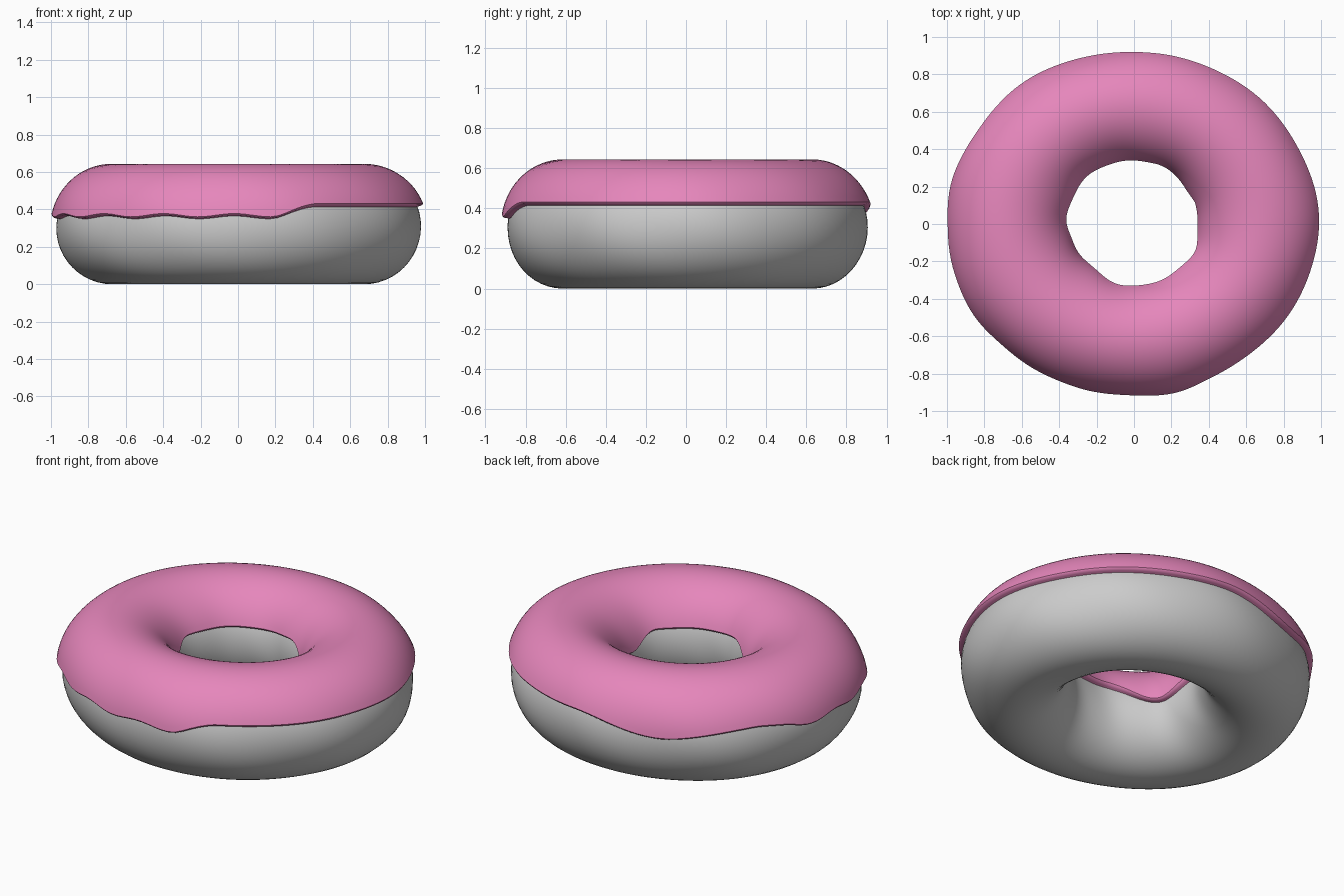
import bpy, bmesh, math
from math import sin, cos, pi, radians, degrees, asin

if "Cube" in bpy.data.objects:
    bpy.data.objects.remove(bpy.data.objects["Cube"])

NU = 144          # segments around the ring
H = 0.305         # half height of the dough
THICK = 0.034     # icing thickness


def material(name, rgb):
    m = bpy.data.materials.new(name)
    m.diffuse_color = (*rgb, 1)
    m.use_nodes = True
    m.node_tree.nodes["Principled BSDF"].inputs["Base Color"].default_value = m.diffuse_color
    return m


def ring_point(t, p, off=0.0):
    """Point on the slightly oval, lumpy ring: t goes round the ring, p round the tube."""
    lump = 0.004 * sin(5 * t + 1.0 + cos(p)) + 0.003 * sin(9 * t + 2 * p) * cos(p)
    x = (0.673 + (0.302 + lump + off) * cos(p)) * cos(t)
    y = (0.622 + (0.276 + lump + off) * cos(p)) * sin(t) + 0.007
    return x, y, H + (H + off) * sin(p)


def bump(deg, centre, below, above):
    """Smooth 0-1-0 hump around an angle, with its own width on each side."""
    d = (deg - centre + 180) % 360 - 180
    w = above if d > 0 else below
    return 0.5 + 0.5 * cos(pi * d / w) if abs(d) < w else 0.0


def smooth(a, b, v):
    k = min(1, max(0, (v - a) / (b - a)))
    return k * k * (3 - 2 * k)


def outer_edge(t):
    d = degrees(t) % 360
    zone = smooth(145, 165, d) * (1 - smooth(280, 296, d))
    scallop = 0.057 - 0.008 * cos(radians((d - 280) / 22.3 * 360)) * -1
    return 0.414 - zone * scallop - 0.065 * bump(d, 115, 32, 28) - 0.02 * bump(d, 140, 20, 20)


def inner_edge(t):
    d = degrees(t) % 360
    return 0.414 - 0.085 * bump(d, 211, 38, 48) - 0.07 * max(
        bump(d, 0, 32, 40), bump(d, 40, 40, 32))


def build(name, sections, mat):
    """Skin a closed loop of closed cross-sections."""
    bm = bmesh.new()
    rings = [[bm.verts.new(c) for c in s] for s in sections]
    n = len(rings[0])
    for i, a in enumerate(rings):
        b = rings[(i + 1) % len(rings)]
        for j in range(n):
            k = (j + 1) % n
            bm.faces.new((a[j], b[j], b[k], a[k]))
    bmesh.ops.recalc_face_normals(bm, faces=bm.faces)
    me = bpy.data.meshes.new(name)
    bm.to_mesh(me)
    bm.free()
    ob = bpy.data.objects.new(name, me)
    bpy.context.collection.objects.link(ob)
    me.materials.append(mat)
    bpy.ops.object.select_all(action='DESELECT')
    ob.select_set(True)
    bpy.context.view_layer.objects.active = ob
    bpy.ops.object.shade_smooth_by_angle(angle=radians(50))
    return ob


angles = [2 * pi * i / NU for i in range(NU)]

# Dough ring
dough = [[ring_point(t, 2 * pi * j / 48) for j in range(48)] for t in angles]
build("dough", dough, material("plain grey dough", (0.6, 0.6, 0.6)))

# Icing shell: top surface, softly rounded lips, and an underside sunk into the dough
N = 30
icing = []
for t in angles:
    p0 = asin((outer_edge(t) - H) / H)
    p1 = pi - asin((inner_edge(t) - H) / H)
    e = 0.02
    sec = [ring_point(t, p0, 0.012), ring_point(t, p0, THICK - 0.008)]
    sec += [ring_point(t, p0 + e + (p1 - p0 - 2 * e) * j / N, THICK) for j in range(N + 1)]
    sec += [ring_point(t, p1, THICK - 0.008), ring_point(t, p1, 0.012)]
    sec += [ring_point(t, p1 - (p1 - p0) * j / N, -0.006) for j in range(N + 1)]
    icing.append(sec)
build("icing", icing, material("pink icing", (0.79, 0.24, 0.50)))
